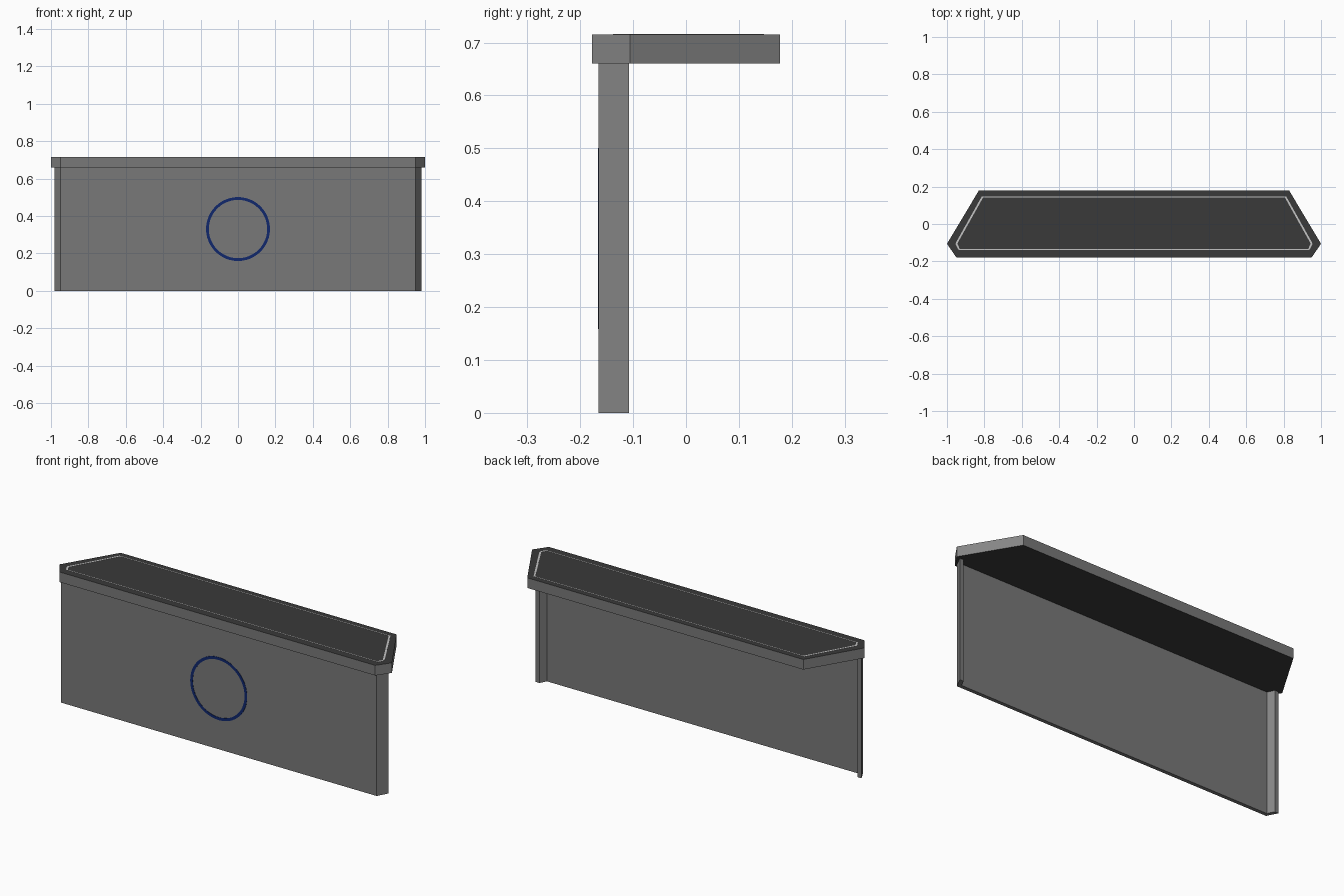
import bpy, bmesh, math
from mathutils import Vector

cube = bpy.data.objects.get("Cube")
if cube:
    bpy.data.objects.remove(cube, do_unlink=True)


def material(name, rgb):
    m = bpy.data.materials.new(name)
    m.use_nodes = True
    m.diffuse_color = (*rgb, 1)
    m.node_tree.nodes["Principled BSDF"].inputs["Base Color"].default_value = (*rgb, 1)
    return m


grey = material("mid grey", (0.19, 0.19, 0.19))
side_grey = material("side grey", (0.24, 0.24, 0.24))
dark = material("dark grey", (0.042, 0.042, 0.042))
pale = material("pale grey", (0.55, 0.55, 0.55))
blue = material("deep blue", (0.005, 0.02, 0.15))


def mirrored(half):
    """Close a right-hand outline with its mirror image across x = 0."""
    return half + [(-x, y) for x, y in reversed(half)]


def prism(name, outline, z0, z1, mats, rule=None):
    """Extrude a flat outline upwards and colour its faces by a rule."""
    bm = bmesh.new()
    face = bm.faces.new([bm.verts.new((x, y, z0)) for x, y in outline])
    new = bmesh.ops.extrude_face_region(bm, geom=[face])["geom"]
    verts = [v for v in new if isinstance(v, bmesh.types.BMVert)]
    bmesh.ops.translate(bm, vec=(0, 0, z1 - z0), verts=verts)
    bmesh.ops.recalc_face_normals(bm, faces=bm.faces)
    bm.normal_update()
    if rule:
        for f in bm.faces:
            f.material_index = rule(f.normal)
    mesh = bpy.data.meshes.new(name)
    bm.to_mesh(mesh)
    bm.free()
    for m in mats:
        mesh.materials.append(m)
    obj = bpy.data.objects.new(name, mesh)
    bpy.context.collection.objects.link(obj)
    return obj


def side_rule(n):
    return 1 if abs(n.x) > 0.5 else 0


def top_rule(n):
    return 2 if abs(n.z) > 0.5 else side_rule(n)


# Front panel with short angled wings
panel = mirrored([(0.95, -0.165), (0.98, -0.108), (0.957, -0.108), (0.938, -0.145)])
prism("front_panel", panel, 0, 0.66, [grey, side_grey], side_rule)

# Countertop slab
slab = mirrored([(0.95, -0.178), (1.0, -0.106), (0.83, 0.178)])
prism("countertop", slab, 0.66, 0.715, [grey, side_grey, dark], top_rule)


# Thin pale border inlaid around the countertop
def strip(name, a, b, width):
    a, b = Vector(a), Vector(b)
    d = (b - a).normalized() * width / 2
    n = Vector((-d.y, d.x))
    prism(name, [tuple(p) for p in (a - n, b - n, b + n, a + n)], 0.7145, 0.7158, [pale])


border = mirrored([(0.935, -0.136), (0.95, -0.105), (0.81, 0.145)])
for i, start in enumerate(border):
    end = border[(i + 1) % len(border)]
    long_side = abs(end[0] - start[0]) > 1
    strip(f"border_strip_{i + 1}", start, end, 0.004 if long_side else 0.009)

# Flat ring on the front
bm = bmesh.new()
segments = 48
rings = []
for radius in (0.156, 0.171):
    for y in (-0.1665, -0.164):
        rings.append([bm.verts.new((radius * math.cos(a), y, 0.33 + radius * math.sin(a)))
                      for a in (math.tau * i / segments for i in range(segments))])
inner_front, inner_back, outer_front, outer_back = rings
loop = [inner_front, outer_front, outer_back, inner_back]
for k in range(4):
    p, q = loop[k], loop[(k + 1) % 4]
    for i in range(segments):
        j = (i + 1) % segments
        bm.faces.new((p[i], p[j], q[j], q[i]))
bmesh.ops.recalc_face_normals(bm, faces=bm.faces)
mesh = bpy.data.meshes.new("front_ring")
bm.to_mesh(mesh)
bm.free()
mesh.materials.append(blue)
bpy.context.collection.objects.link(bpy.data.objects.new("front_ring", mesh))
